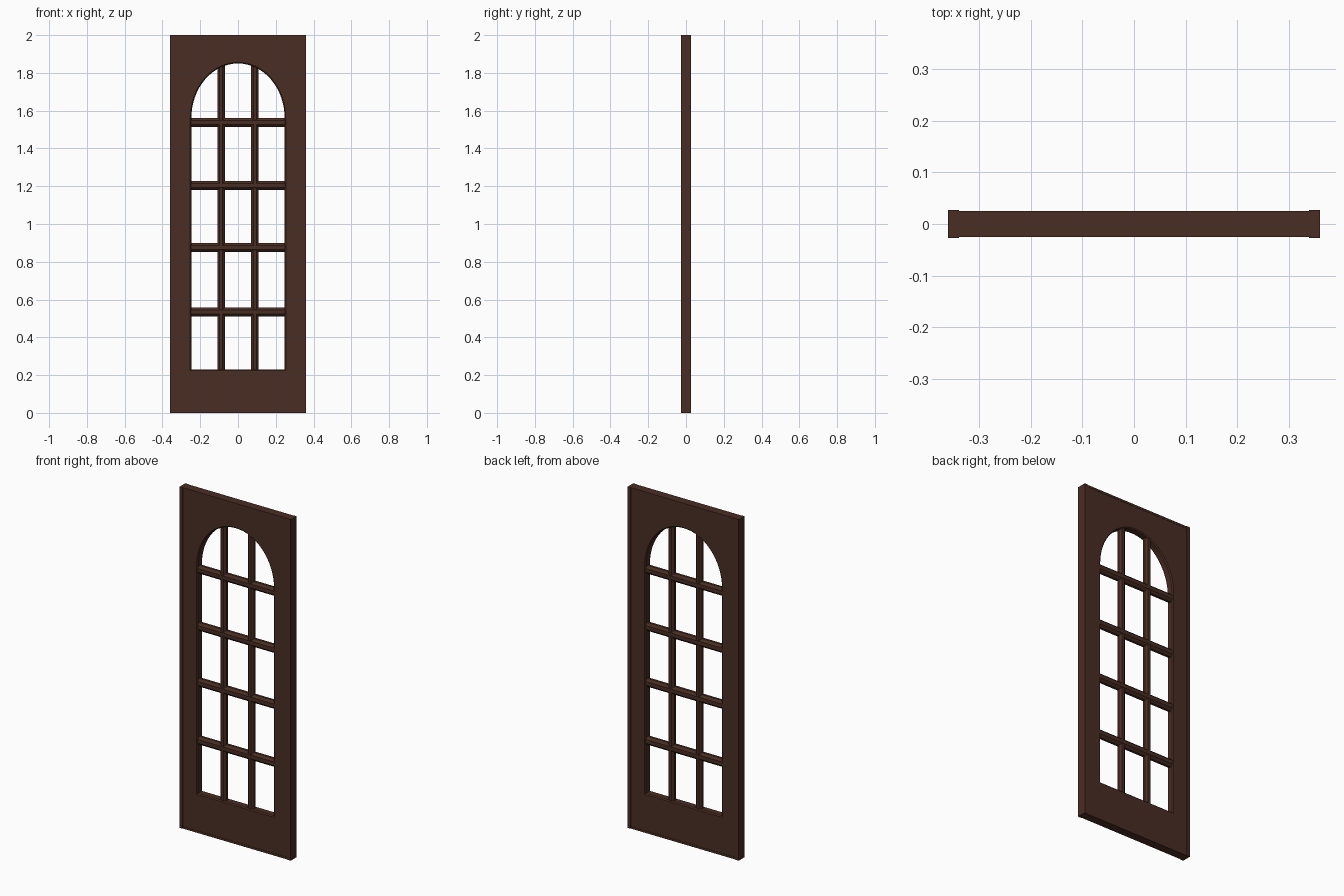
import bpy, bmesh, math

cube = bpy.data.objects.get("Cube")
if cube:
    bpy.data.objects.remove(cube)

wood = bpy.data.materials.new("dark brown wood")
wood.use_nodes = True
colour = (0.068, 0.026, 0.017, 1)
wood.diffuse_color = colour
wood.node_tree.nodes["Principled BSDF"].inputs["Base Color"].default_value = colour

HALF_W, HEIGHT = 0.361, 2.0
STRIP_W, EDGE_H = 0.021, 0.012
PANEL_D, CAP_D, STRIP_D = 0.0235, 0.025, 0.0275
OPEN_W, OPEN_BOTTOM, SPRING, RISE = 0.247, 0.23, 1.56, 0.29


def finish(bm, name):
    bmesh.ops.recalc_face_normals(bm, faces=bm.faces)
    mesh = bpy.data.meshes.new(name)
    bm.to_mesh(mesh)
    bm.free()
    mesh.materials.append(wood)
    obj = bpy.data.objects.new(name, mesh)
    bpy.context.collection.objects.link(obj)
    return obj


def box(name, x0, x1, y, z0, z1, chamfer=0, axis=None):
    """Box centred in depth; optionally chamfer the edges along one axis."""
    bm = bmesh.new()
    bmesh.ops.create_cube(bm, size=1)
    for v in bm.verts:
        v.co = ((x0 + x1) / 2 + v.co.x * (x1 - x0), v.co.y * 2 * y,
                (z0 + z1) / 2 + v.co.z * (z1 - z0))
    if chamfer:
        edges = [e for e in bm.edges
                 if abs((e.verts[0].co - e.verts[1].co)[axis]) > 0.1]
        bmesh.ops.bevel(bm, geom=edges, offset=chamfer, segments=1, affect='EDGES')
    return finish(bm, name)


def opening(grow):
    """Arched outline, widened by grow."""
    w = OPEN_W + grow
    pts = [(-w, OPEN_BOTTOM - grow), (w, OPEN_BOTTOM - grow)]
    n = 32
    for i in range(n + 1):
        a = math.pi * i / n
        pts.append((w * math.cos(a), SPRING + (RISE + grow) * math.sin(a)))
    return pts


def ring(bm, pts, y):
    verts = [bm.verts.new((x, y, z)) for x, z in pts]
    edges = [bm.edges.new((v, verts[i - 1])) for i, v in enumerate(verts)]
    return verts, edges


def bridge(bm, a, b):
    for i in range(len(a)):
        bm.faces.new((a[i - 1], a[i], b[i], b[i - 1]))


# Door panel with an arched opening and a chamfered lip
bm = bmesh.new()
c = 0.006
lip = [ring(bm, opening(g), y) for y, g in
       ((-PANEL_D, c), (c - PANEL_D, 0), (PANEL_D - c, 0), (PANEL_D, c))]
x = HALF_W - STRIP_W
rect = [(-x, EDGE_H), (x, EDGE_H), (x, HEIGHT - EDGE_H), (-x, HEIGHT - EDGE_H)]
outer = [ring(bm, rect, y) for y in (-PANEL_D, PANEL_D)]
for a, b in zip(lip, lip[1:]):
    bridge(bm, a[0], b[0])
bridge(bm, outer[0][0], outer[1][0])
for hole, rim in ((lip[0], outer[0]), (lip[3], outer[1])):
    bmesh.ops.triangle_fill(bm, edges=hole[1] + rim[1], use_beauty=True)
finish(bm, "door_panel")

# Edge strips around the panel
for side, s in (("left", 1), ("right", -1)):
    a, b = sorted((s * (HALF_W - STRIP_W), s * HALF_W))
    box(side + "_edge_strip", a, b, STRIP_D, 0, HEIGHT)
box("top_edge_strip", -x, x, CAP_D, HEIGHT - EDGE_H, HEIGHT)
box("bottom_edge_strip", -x, x, CAP_D, 0, EDGE_H)

# Glazing bars
for side, cx in (("left", 0.089), ("right", -0.089)):
    top = SPRING + RISE * math.sqrt(1 - (cx / OPEN_W) ** 2)
    box(side + "_upright_bar", cx - 0.02, cx + 0.02, 0.019,
        OPEN_BOTTOM - 0.01, top + 0.02, 0.012, 2)
for i, cz in enumerate((0.535, 0.875, 1.203, 1.538)):
    box("cross_bar_%d" % (i + 1), -OPEN_W - 0.01, OPEN_W + 0.01, 0.02,
        cz - 0.024, cz + 0.024, 0.013, 0)
